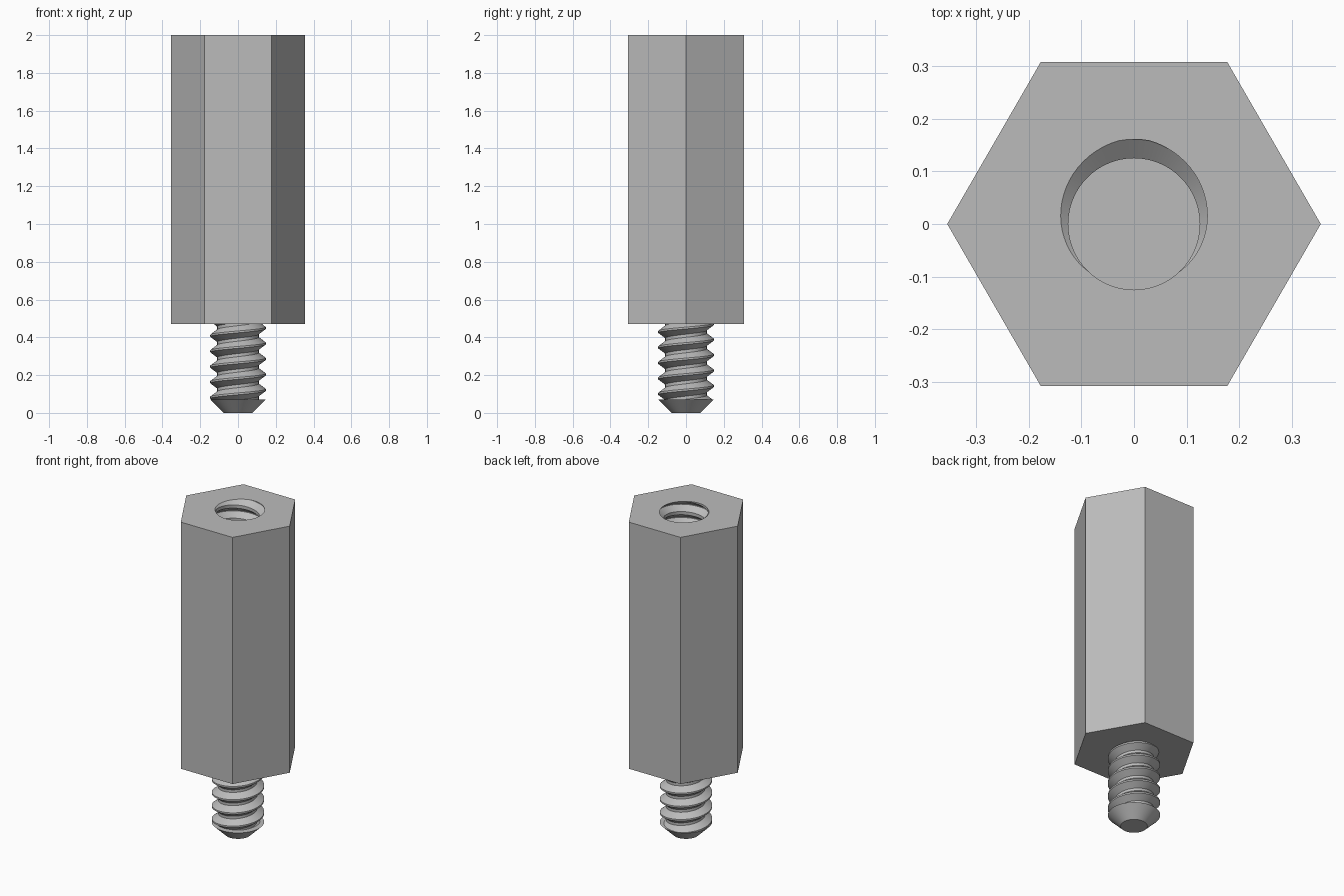
import bpy, bmesh, math

if "Cube" in bpy.data.objects:
    bpy.data.objects.remove(bpy.data.objects["Cube"], do_unlink=True)

TOP, SHOULDER, TIP = 2.0, 0.47, 0.07
PITCH = 0.082
SIDES = 64

steel = bpy.data.materials.new("grey_steel")
steel.use_nodes = True
GREY = (0.5, 0.5, 0.5, 1)
steel.diffuse_color = GREY
steel.node_tree.nodes["Principled BSDF"].inputs["Base Color"].default_value = GREY


def make_object(name, bm):
    bmesh.ops.recalc_face_normals(bm, faces=bm.faces)
    mesh = bpy.data.meshes.new(name)
    bm.to_mesh(mesh)
    bm.free()
    mesh.materials.append(steel)
    obj = bpy.data.objects.new(name, mesh)
    bpy.context.collection.objects.link(obj)
    return obj


def smooth(obj):
    bpy.ops.object.select_all(action='DESELECT')
    obj.select_set(True)
    bpy.context.view_layer.objects.active = obj
    bpy.ops.object.shade_smooth_by_angle(angle=math.radians(25))


def prism(name, r_low, r_high, z_low, z_high, sides):
    bm = bmesh.new()
    bmesh.ops.create_cone(bm, cap_ends=True, segments=sides, radius1=r_low,
                          radius2=r_high, depth=z_high - z_low)
    bmesh.ops.translate(bm, verts=bm.verts, vec=(0, 0, (z_low + z_high) / 2))
    return make_object(name, bm)


def threaded_rod(name, minor, major, z_low, z_high, crest, root, z_ref, turn):
    """Capped right-hand thread with a crest at height z_ref and angle turn."""
    stops = (-root, -crest, crest, root)

    def radius(offset):
        d = abs((offset + 0.5) % 1 - 0.5)
        t = min(max((d - crest) / (root - crest), 0), 1)
        return major + (minor - major) * t

    first = math.floor((z_low - z_ref) / PITCH) - 2
    last = math.ceil((z_high - z_ref) / PITCH) + 2
    bm = bmesh.new()
    columns = []
    for i in range(SIDES + 1):
        angle = math.tau * i / SIDES
        shift = (angle - turn) / math.tau
        column = []
        for k in range(first, last + 1):
            for s in stops:
                z = z_ref + PITCH * (k + s + shift)
                z = min(max(z, z_low), z_high)
                r = radius((z - z_ref) / PITCH - shift)
                column.append(bm.verts.new(
                    (r * math.cos(angle), r * math.sin(angle), z)))
        columns.append(column)
    for a, b in zip(columns, columns[1:]):
        for j in range(len(a) - 1):
            bm.faces.new((a[j], b[j], b[j + 1], a[j + 1]))
    # Weld the seam and the trimmed ends, then cap them
    bmesh.ops.remove_doubles(bm, verts=bm.verts, dist=1e-5)
    open_edges = [e for e in bm.edges if e.is_boundary]
    bmesh.ops.holes_fill(bm, edges=open_edges, sides=0)
    return make_object(name, bm)


# Hexagonal body with a tapped blind hole in its top
body = prism("hex_body", 0.355, 0.355, SHOULDER, TOP, 6)
corner = max(body.data.vertices, key=lambda v: v.co.x).co
if abs(corner.y) > 0.01:
    for v in body.data.vertices:
        v.co.x, v.co.y = v.co.y, -v.co.x
tap = threaded_rod("hole_cutter", 0.125, 0.161, 1.3, TOP + 0.05,
                   0.03, 0.38, TOP, math.pi / 2)
tap.hide_render = True
cut = body.modifiers.new("tapped_hole", 'BOOLEAN')
cut.operation = 'DIFFERENCE'
cut.solver = 'EXACT'
cut.object = tap
bpy.ops.object.select_all(action='DESELECT')
body.select_set(True)
bpy.context.view_layer.objects.active = body
bpy.ops.object.modifier_apply(modifier=cut.name)
bpy.data.objects.remove(tap, do_unlink=True)
smooth(body)

# Threaded stud and its chamfered tip
stud = threaded_rod("threaded_stud", 0.11, 0.147, TIP, SHOULDER + 0.01,
                    0.06, 0.4, SHOULDER, math.pi / 2)
smooth(stud)
smooth(prism("stud_tip", 0.075, 0.147, 0, TIP, SIDES))
